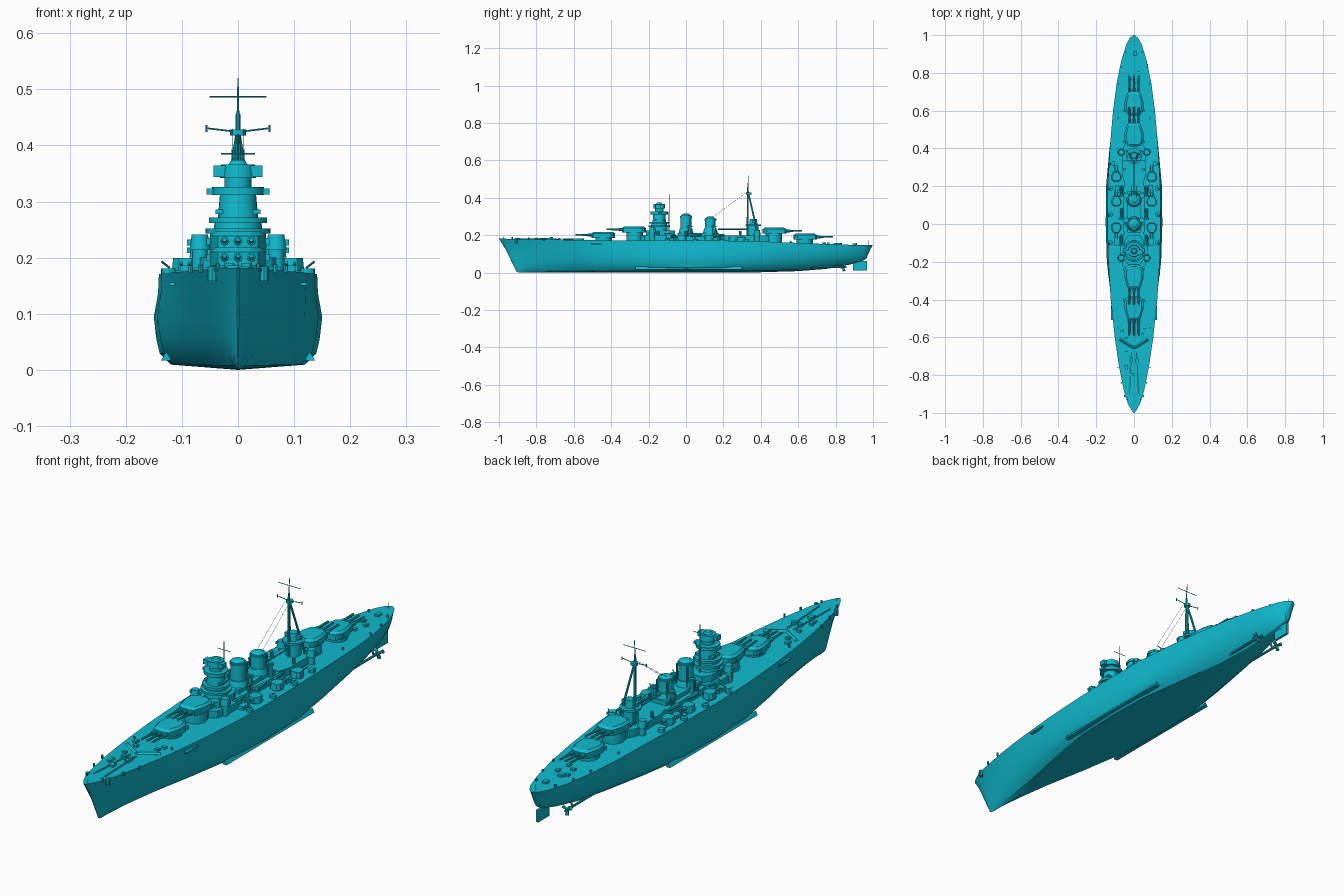
import bpy, bmesh, math, random
from mathutils import Vector, Matrix

if "Cube" in bpy.data.objects:
    bpy.data.objects.remove(bpy.data.objects["Cube"])

paint = bpy.data.materials.new("cyan_paint")
paint.use_nodes = True
paint.diffuse_color = (0.005, 0.5, 0.63, 1)
paint.node_tree.nodes["Principled BSDF"].inputs["Base Color"].default_value = (0.005, 0.5, 0.63, 1)


def finish(name, bm, smooth=True):
    bmesh.ops.recalc_face_normals(bm, faces=bm.faces)
    mesh = bpy.data.meshes.new(name)
    bm.to_mesh(mesh)
    bm.free()
    mesh.materials.append(paint)
    obj = bpy.data.objects.new(name, mesh)
    bpy.context.collection.objects.link(obj)
    if smooth:
        bpy.ops.object.select_all(action='DESELECT')
        obj.select_set(True)
        bpy.context.view_layer.objects.active = obj
        bpy.ops.object.shade_smooth_by_angle(angle=math.radians(30))
    return obj


def box(name, x, y, z0, z1, w, l):
    bm = bmesh.new()
    m = Matrix.Translation((x, y, (z0 + z1) / 2)) @ Matrix.Diagonal((w, l, z1 - z0, 1))
    bmesh.ops.create_cube(bm, size=1, matrix=m)
    return finish(name, bm, False)


def rod(name, a, b, r, r2=None, n=8):
    a, b = Vector(a), Vector(b)
    d = b - a
    bm = bmesh.new()
    m = Matrix.Translation((a + b) / 2) @ d.to_track_quat('Z', 'Y').to_matrix().to_4x4()
    bmesh.ops.create_cone(bm, cap_ends=True, segments=n, radius1=r,
                          radius2=r if r2 is None else r2, depth=d.length, matrix=m)
    return finish(name, bm)


def drum(name, x, y, z0, z1, r, r2=None, n=20):
    return rod(name, (x, y, z0), (x, y, z1), r, r2, n)


def prism(name, plan, z0, z1, x=0, y=0, turn=1, top=1.0):
    """Extrude a half plan of (x, y) points, mirrored over its centre line."""
    pts = plan + [(-px, py) for px, py in reversed(plan) if px > 0]
    bm = bmesh.new()
    low = [bm.verts.new((x + px, y + turn * py, z0)) for px, py in pts]
    high = [bm.verts.new((x + px * top, y + turn * py * top, z1)) for px, py in pts]
    bm.faces.new(low)
    bm.faces.new(high)
    n = len(pts)
    for i in range(n):
        bm.faces.new((low[i], low[(i + 1) % n], high[(i + 1) % n], high[i]))
    return finish(name, bm)


# Hull lofted from stations: y, deck half width, beam half width, keel z, V shape, rake
stations = [(-1, .002, .002, .012, 1, .09), (-.985, .014, .007, .004, 1, .08),
            (-.95, .033, .018, 0, 1, .06), (-.88, .054, .038, 0, 1, .03),
            (-.75, .08, .066, 0, .9, 0), (-.6, .102, .096, 0, .65, 0),
            (-.4, .123, .126, 0, .3, 0), (-.2, .136, .145, 0, .05, 0),
            (0, .141, .15, 0, 0, 0), (.2, .139, .149, 0, .05, 0),
            (.4, .128, .137, .002, .3, 0), (.6, .111, .118, .008, .6, 0),
            (.75, .091, .095, .02, .75, 0), (.87, .066, .068, .042, .8, 0),
            (.95, .041, .04, .06, .8, -.01), (.985, .022, .02, .075, .8, -.02),
            (1, .004, .004, .09, .8, -.03)]
full = [(0, 0), (.8, .055), (.93, .17), (.97, .32), (1, .55), (.98, .8), (1, 1)]
vee = [(0, 0), (.2, .04), (.42, .16), (.62, .32), (.82, .55), (.94, .8), (1, 1)]


def deck_z(y):
    return .171 + .011 * max(0, -y) ** 2 - .022 * max(0, min(1, (y - .3) / .55))


bm = bmesh.new()
rings = []
for y, deck, beam, keel, v, rake in stations:
    side = []
    for i, ((fx, fz), (vx, vz)) in enumerate(zip(full, vee)):
        h = fz + (vz - fz) * v
        x = (fx + (vx - fx) * v) * beam
        if i >= 5:
            x += (deck - beam) * (i - 4) / 2
        side.append((x, y + rake * (1 - h) ** .8, keel + (deck_z(y) - keel) * h))
    ring = side + [(-x, yy, z) for x, yy, z in reversed(side[1:])]
    rings.append([bm.verts.new(p) for p in ring])
for a, b in zip(rings, rings[1:]):
    for i in range(len(a)):
        j = (i + 1) % len(a)
        bm.faces.new((a[i], a[j], b[j], b[i]))
bm.faces.new(rings[0])
bm.faces.new(rings[-1])
finish("hull", bm)

# Bilge keels, side booms and anchors
for s in (-1, 1):
    rod("bilge_keel", (s * .128, -.27, .022), (s * .128, .3, .022), .011, n=3)
    box("side_boom", s * .117, -.47, .15, .156, .012, .075)
    drum("anchor", s * .046, -.91, .158, .184, .008, n=8)

# Rudders, shafts and propellers
box("main_rudder", 0, .93, .012, .062, .01, .075)
box("rudder_stock", 0, .93, .05, .09, .012, .025)
for s in (-1, 1):
    rod("propeller_shaft", (s * .05, .62, .03), (s * .05, .84, .03), .005)
    rod("shaft_strut", (s * .05, .81, .03), (s * .035, .81, .08), .004)
    drum_hub = rod("propeller_hub", (s * .05, .825, .03), (s * .05, .86, .03), .008, .003)
    for k in range(3):
        a = k * math.tau / 3 + .5
        tip = (s * .05 + .022 * math.cos(a), .845, .03 + .022 * math.sin(a))
        rod("propeller_blade", (s * .05, .84, .03), tip, .004, .008, 6)

# Main triple turrets: name, y, floor z, facing (1 = towards the bow)
gunhouse = [(.02, -.066), (.036, -.058), (.05, -.01), (.05, .03), (.036, .053), (.018, .06)]
for name, y, z, f in (("bow_turret", -.44, .186, 1), ("bow_upper_turret", -.275, .215, 1),
                      ("stern_upper_turret", .47, .208, -1), ("stern_turret", .635, .176, -1)):
    drum(name + "_barbette", 0, y, .14, z, .044, n=28)
    prism(name, gunhouse, z, z + .024, 0, y, f)
    prism(name + "_roof", gunhouse, z + .024, z + .032, 0, y, f, .82)
    box(name + "_rangefinder", 0, y + f * .035, z + .008, z + .02, .112, .014)
    for x in (-.024, 0, .024):
        rod(name + "_barrel", (x, y - f * .05, z + .014), (x, y - f * .15, z + .017), .006, .004)
        rod(name + "_sleeve", (x, y - f * .05, z + .014), (x, y - f * .085, z + .015), .008)

# Deckhouses
prism("forward_deckhouse", [(.035, -.24), (.06, -.22), (.075, -.17), (.075, -.08), (.05, -.05)], .165, .2)
prism("middle_deckhouse", [(.045, -.08), (.055, -.04), (.055, .2), (.045, .23)], .165, .196)
prism("after_deckhouse", [(.045, .2), (.06, .25), (.06, .4), (.04, .44)], .155, .198)
prism("forward_upper_house", [(.03, -.215), (.05, -.19), (.05, -.09), (.03, -.06)], .2, .225)
box("funnel_house", 0, .065, .19, .212, .07, .22)

# Bridge tower, in stacked rounds and platforms
for name, z0, z1, r, r2 in (("tower_base", .22, .262, .046, .042), ("tower_lower_gallery", .243, .252, .058, .058),
                            ("tower_lower_bridge", .262, .272, .052, .052), ("tower_body", .27, .315, .036, .032),
                            ("tower_upper_bridge", .312, .326, .046, .046), ("tower_neck", .326, .345, .024, .024),
                            ("director_drum", .342, .366, .032, .03), ("director_cap", .366, .374, .017, .012)):
    drum(name, 0, -.143, z0, z1, r, r2, 24)
box("director_rangefinder", 0, -.15, .344, .364, .088, .026)
box("bridge_wings", 0, -.14, .313, .323, .112, .022)
box("lower_bridge_wings", 0, -.14, .278, .286, .08, .05)
rod("tower_pole", (0, -.09, .22), (0, -.09, .42), .003, .0015)
rod("tower_yard", (-.03, -.09, .385), (.03, -.09, .385), .0012)

# Funnels with rims, caps and searchlight platforms
for name, y, top in (("front_funnel", 0, .308), ("rear_funnel", .13, .292)):
    drum(name, 0, y, .19, top, .03, .028, 24)
    drum(name + "_rim", 0, y, top - .014, top - .006, .032, n=24)
    drum(name + "_cap", 0, y, top, top + .008, .025, .012, 24)
    drum(name + "_skirt", 0, y, .21, .235, .04, .033, 24)
    for s in (-1, 1):
        rod(name + "_steam_pipe", (s * .024, y + .025, .2), (s * .024, y + .025, top - .01), .004)
        drum(name + "_searchlight", s * .042, y + .02, .196, .252, .008, n=12)
        drum(name + "_light_platform", s * .042, y + .02, .244, .25, .014, n=12)

# After control tower and tripod mast
drum("after_tower", 0, .36, .19, .255, .03, .028)
drum("after_tower_platform", 0, .36, .25, .258, .042)
drum("after_director", 0, .36, .258, .288, .022, .018)
box("after_rangefinder", 0, .36, .266, .28, .07, .016)
rod("main_mast", (0, .33, .19), (0, .33, .457), .006, .004)
rod("top_mast", (0, .33, .45), (0, .335, .52), .0025, .001)
drum("mast_platform", 0, .335, .418, .428, .014, n=12)
rod("upper_yard", (-.051, .335, .487), (.051, .335, .487), .0013)
for s in (-1, 1):
    rod("tripod_leg", (s * .035, .385, .2), (0, .334, .425), .005, .004)
    rod("lower_yard", (0, .335, .424), (s * .058, .335, .431), .0015)
    rod("yard_drop", (s * .056, .335, .424), (s * .056, .335, .436), .002)
    rod("mast_stay", (s * .01, .325, .43), (s * .012, .14, .295), .0006, n=4)
rod("cargo_boom", (0, .325, .232), (0, .17, .232), .003)

# Secondary turrets, heavy mounts and boats on both sides
small_house = [(.012, -.028), (.024, -.008), (.024, .014), (.014, .024)]
for s in (-1, 1):
    for y, f in ((-.02, 1), (.12, -1), (.25, -1)):
        drum("secondary_base", s * .094, y, .165, .177, .022)
        prism("secondary_turret", small_house, .176, .199, s * .094, y, f, .9)
        for dx in (-.007, .007):
            rod("secondary_barrel", (s * .094 + dx, y - f * .02, .188),
                (s * .094 + dx, y - f * .062, .191), .0025)
    for y, z in ((-.18, .214), (.38, .2)):
        drum("side_director_base", s * .068, y, .16, z, .014, n=14)
        drum("side_director", s * .068, y, z, z + .027, .019, .015, 14)
        box("side_rangefinder", s * .068, y, z + .008, z + .018, .046, .01)
    for y in (-.1, .05, .19, .32):
        drum("light_gun_tub", s * (.124 if y < .3 else .112), y, .164, .181, .013, n=12)
        rod("light_gun", (s * .122, y, .182), (s * .136, y - .008, .193), .002)
    for y in (-.085, .055, .175):
        rod("boat", (s * .066, y - .03, .2), (s * .066, y + .03, .2), .01, .006, 8)
    for y in (-.15, .0, .16, .29):
        drum("ventilator", s * .05, y, .19, .222, .007, n=10)
    box("ammunition_locker", s * .09, -.09, .165, .186, .025, .045)
    box("ammunition_locker", s * .088, .185, .165, .184, .025, .04)
    rod("breakwater", (s * .002, -.655, .176), (s * .075, -.61, .176), .007, n=4)

# Foredeck and quarterdeck fittings
random.seed(4)
for s in (-1, 1):
    rod("anchor_chain", (s * .014, -.68, .178), (s * .024, -.9, .181), .003, n=6)
    drum("capstan", s * .015, -.72, .17, .19, .01, n=12)
    for y in (-.93, -.84, -.76, -.55, .56, .74, .83, .91):
        x = .34 * (1 - abs(y)) + .012
        drum("bollard", s * min(x, .085), y, deck_z(y) - .005, deck_z(y) + .009, .004, n=8)
for i in range(16):
    y = random.uniform(-.82, -.54) if i < 9 else random.uniform(.73, .92)
    x = random.uniform(-.04, .04) * (1.2 - abs(y)) * 3
    box("deck_hatch", x, y, deck_z(y) - .004, deck_z(y) + .008,
        random.uniform(.01, .02), random.uniform(.012, .025))
drum("stern_flagstaff", 0, .975, .145, .172, .0015, n=6)
drum("bow_jackstaff", 0, -.975, .175, .192, .0015, n=6)
